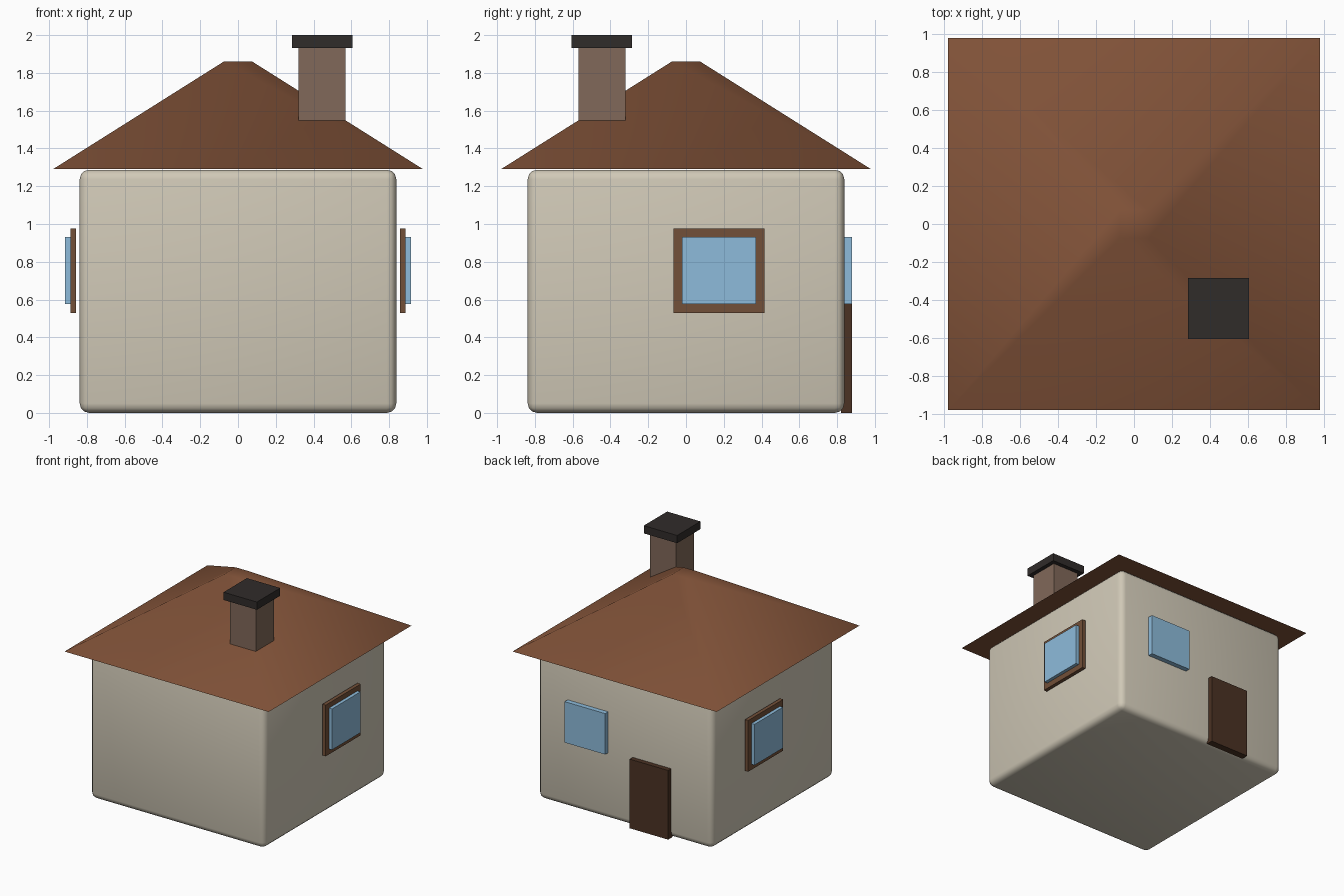
import bpy, math

if "Cube" in bpy.data.objects:
    bpy.data.objects.remove(bpy.data.objects["Cube"])


def material(name, rgb):
    m = bpy.data.materials.new(name)
    m.diffuse_color = (*rgb, 1)
    m.use_nodes = True
    m.node_tree.nodes["Principled BSDF"].inputs["Base Color"].default_value = m.diffuse_color
    return m


WALL = material("plaster", (0.63, 0.58, 0.47))
ROOF = material("roof_tile", (0.22, 0.085, 0.04))
GLASS = material("glass", (0.27, 0.5, 0.71))
TRIM = material("trim_wood", (0.17, 0.08, 0.04))
DOOR = material("door_wood", (0.07, 0.032, 0.017))
STONE = material("chimney_stone", (0.22, 0.14, 0.1))
CAP = material("cap_dark", (0.03, 0.025, 0.023))


def box(name, x, y, z, mat):
    """Box from (min, max) ranges on each axis."""
    ranges = (x, y, z)
    bpy.ops.mesh.primitive_cube_add(size=1, location=[(a + b) / 2 for a, b in ranges])
    ob = bpy.context.object
    ob.name = name
    ob.scale = [abs(b - a) for a, b in ranges]
    bpy.ops.object.transform_apply(location=False, rotation=False, scale=True)
    ob.data.materials.append(mat)
    return ob


# Rounded wall block
walls = box("walls", (-0.838, 0.838), (-0.838, 0.838), (0, 1.287), WALL)
bevel = walls.modifiers.new("Bevel", "BEVEL")
bevel.width = 0.05
bevel.segments = 3
bpy.ops.object.modifier_apply(modifier="Bevel")
bpy.ops.object.shade_smooth_by_angle(angle=math.radians(40))

# Hipped roof with a small flat top
bpy.ops.mesh.primitive_cone_add(vertices=4, radius1=0.98 * math.sqrt(2),
                                radius2=0.075 * math.sqrt(2), depth=0.57,
                                location=(0, 0, 1.575), rotation=(0, 0, math.pi / 4))
roof = bpy.context.object
roof.name = "roof"
roof.data.materials.append(ROOF)
bpy.ops.object.transform_apply(location=False, rotation=True, scale=False)
bpy.ops.object.shade_smooth_by_angle(angle=math.radians(50))

# Chimney and its cap
box("chimney", (0.32, 0.57), (-0.57, -0.32), (1.43, 1.94), STONE)
box("chimney_cap", (0.285, 0.605), (-0.605, -0.285), (1.933, 2.0), CAP)

# Framed windows on both sides
for side, s in (("right", 1), ("left", -1)):
    inner, outer = sorted((s * 0.857, s * 0.888)), sorted((s * 0.86, s * 0.917))
    box(f"window_frame_{side}", inner, (-0.065, 0.415), (0.53, 0.975), TRIM)
    box(f"window_glass_{side}", outer, (-0.02, 0.37), (0.577, 0.932), GLASS)

# Back window and door
box("window_glass_back", (0.16, 0.55), (0.82, 0.88), (0.577, 0.932), GLASS)
box("door", (-0.445, -0.075), (0.82, 0.88), (0, 0.6), DOOR)
